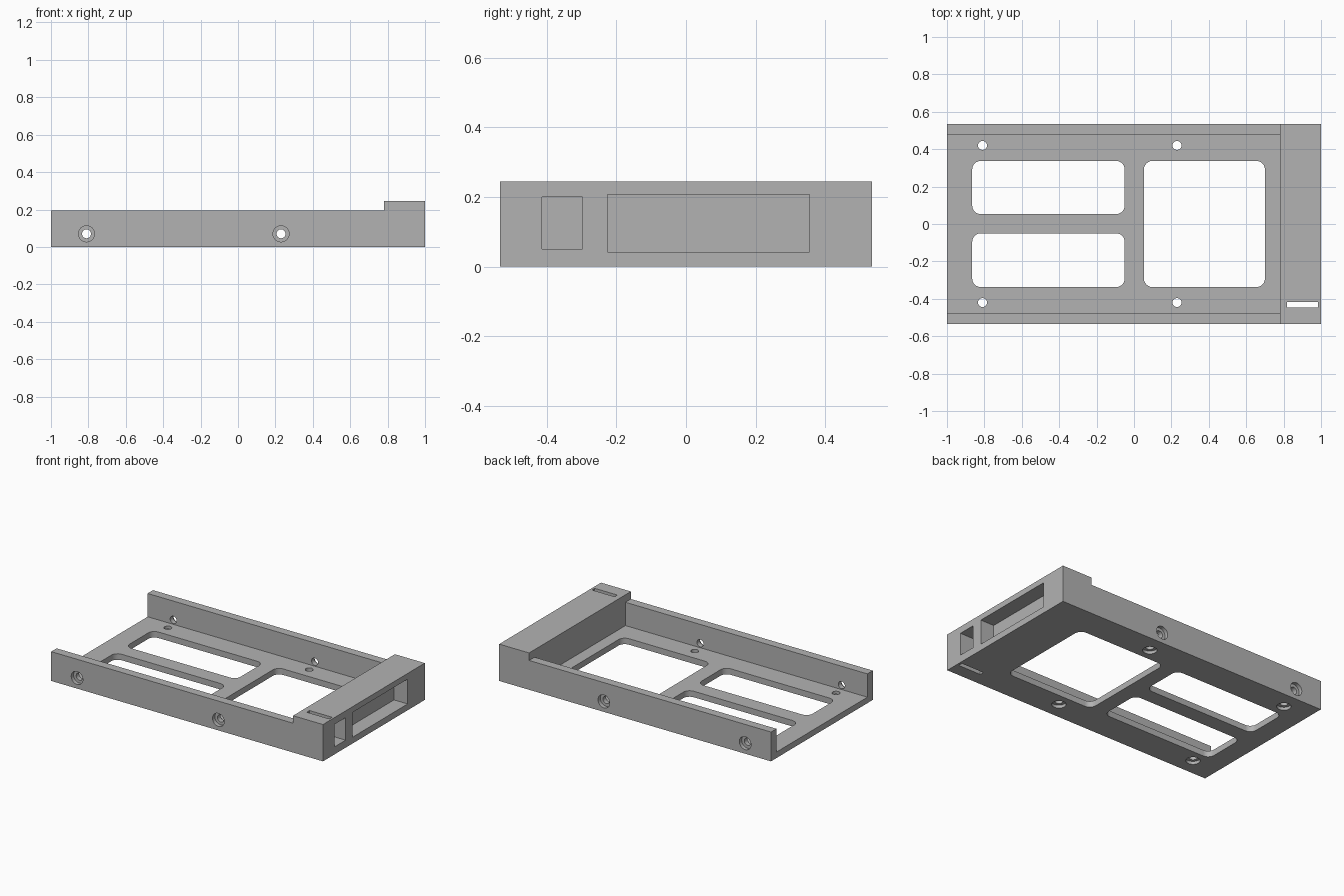
import bpy, bmesh, math
from mathutils import Matrix, Vector

cube = bpy.data.objects.get("Cube")
if cube:
    bpy.data.objects.remove(cube, do_unlink=True)

grey = bpy.data.materials.new("plain grey")
grey.use_nodes = True
grey.diffuse_color = (0.45, 0.45, 0.45, 1)
grey.node_tree.nodes["Principled BSDF"].inputs["Base Color"].default_value = (0.45, 0.45, 0.45, 1)

FLOOR, WALL, HALF_Y, STEP_X = 0.04, 0.057, 0.535, 0.78


def add_object(name, bm):
    bmesh.ops.recalc_face_normals(bm, faces=bm.faces)
    mesh = bpy.data.meshes.new(name)
    bm.to_mesh(mesh)
    bm.free()
    mesh.materials.append(grey)
    ob = bpy.data.objects.new(name, mesh)
    bpy.context.collection.objects.link(ob)
    return ob


def prism(name, points, direction):
    """Extrude a closed outline of 3D points along a direction."""
    bm = bmesh.new()
    face = bm.faces.new([bm.verts.new(p) for p in points])
    ext = bmesh.ops.extrude_face_region(bm, geom=[face])
    verts = [g for g in ext["geom"] if isinstance(g, bmesh.types.BMVert)]
    bmesh.ops.translate(bm, verts=verts, vec=Vector(direction))
    return add_object(name, bm)


def box(name, x0, x1, y0, y1, z0, z1):
    return prism(name, [(x0, y0, z0), (x1, y0, z0), (x1, y1, z0), (x0, y1, z0)],
                 (0, 0, z1 - z0))


def rounded_window(name, x0, x1, y0, y1, r=0.045, steps=6):
    corners = [(x1 - r, y1 - r), (x0 + r, y1 - r), (x0 + r, y0 + r), (x1 - r, y0 + r)]
    pts = []
    for q, (cx, cy) in enumerate(corners):
        for i in range(steps + 1):
            a = (q + i / steps) * math.pi / 2
            pts.append((cx + r * math.cos(a), cy + r * math.sin(a), -0.1))
    return prism(name, pts, (0, 0, 0.2))


def screw_hole(name, location, inward, bore_depth, sides=32):
    """Stepped cylinder: wide counterbore at the outer face, narrow hole beyond."""
    bm = bmesh.new()
    rings = []
    for r, h in [(0.043, -0.05), (0.043, bore_depth), (0.024, bore_depth), (0.024, 0.1)]:
        rings.append([bm.verts.new((r * math.cos(t), r * math.sin(t), h))
                      for t in (i * math.tau / sides for i in range(sides))])
    for a, b in zip(rings, rings[1:]):
        for i in range(sides):
            j = (i + 1) % sides
            bm.faces.new((a[i], a[j], b[j], b[i]))
    bm.faces.new(rings[0])
    bm.faces.new(rings[-1])
    turn = Vector((0, 0, 1)).rotation_difference(Vector(inward)).to_matrix().to_4x4()
    bmesh.ops.transform(bm, matrix=Matrix.Translation(location) @ turn, verts=bm.verts)
    return add_object(name, bm)


# Stepped side profile, pulled across the full width
outline = [(-1, 0), (1, 0), (1, 0.245), (STEP_X, 0.245), (STEP_X, 0.195), (-1, 0.195)]
tray = prism("drive_tray", [(x, -HALF_Y, z) for x, z in outline], (0, 2 * HALF_Y, 0))

# Open bay between the side walls
cutters = [box("bay_cut", -1.1, STEP_X, -HALF_Y + WALL, HALF_Y - WALL, FLOOR, 0.4)]

# Floor windows
cutters += [rounded_window("window_cut", -0.865, -0.05, 0.053, 0.337),
            rounded_window("window_cut", -0.865, -0.05, -0.337, -0.05),
            rounded_window("window_cut", 0.053, 0.70, -0.337, 0.337)]

# End block: wide pocket, small pocket and a vertical slot
cutters += [box("wide_pocket_cut", 0.9, 1.1, -0.225, 0.355, 0.042, 0.207),
            box("small_pocket_cut", 0.9, 1.1, -0.414, -0.297, 0.05, 0.2),
            box("slot_cut", 0.818, 0.985, -0.447, -0.418, -0.1, 0.4)]

# Counterbored screw holes in the floor and both walls
for x in (-0.81, 0.23):
    for s in (-1, 1):
        cutters.append(screw_hole("floor_hole_cut", (x, s * 0.42, 0), (0, 0, 1), 0.02))
        cutters.append(screw_hole("wall_hole_cut", (x, s * HALF_Y, 0.07), (0, -s, 0), 0.025))

for cutter in cutters:
    mod = tray.modifiers.new("cut", "BOOLEAN")
    mod.operation = "DIFFERENCE"
    mod.solver = "EXACT"
    mod.object = cutter

# Bake the cuts, then discard the cutters
bpy.context.view_layer.update()
deps = bpy.context.evaluated_depsgraph_get()
baked = bpy.data.meshes.new_from_object(tray.evaluated_get(deps))
tray.modifiers.clear()
tray.data = baked
baked.name = "drive_tray"
for cutter in cutters:
    bpy.data.objects.remove(cutter, do_unlink=True)

# Smooth the round holes, keep the edges crisp
bpy.ops.object.select_all(action="DESELECT")
tray.select_set(True)
bpy.context.view_layer.objects.active = tray
bpy.ops.object.shade_smooth_by_angle(angle=math.radians(30))
